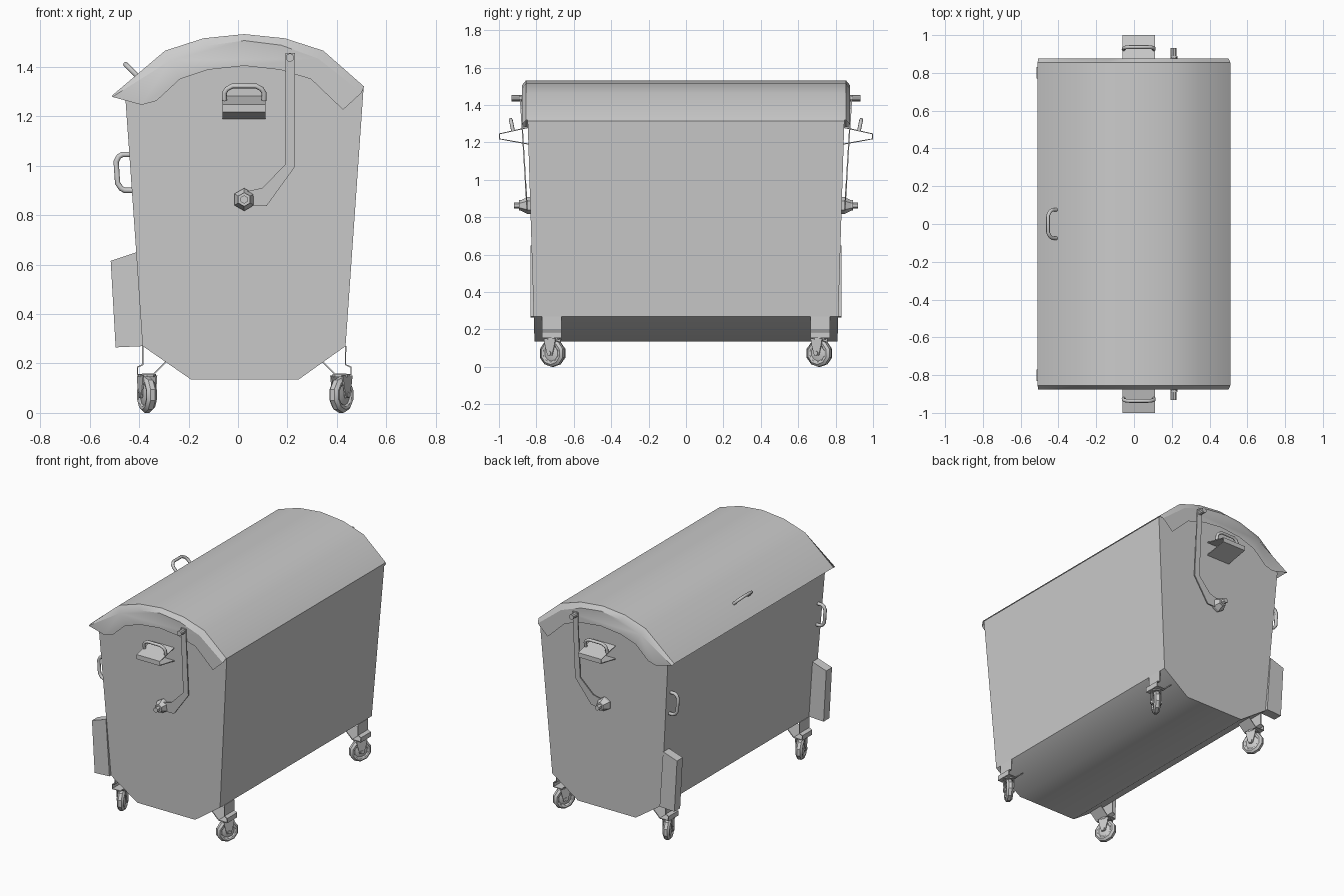
import bpy, bmesh, math
from mathutils import Vector

if "Cube" in bpy.data.objects:
    bpy.data.objects.remove(bpy.data.objects["Cube"])

CX = 0.025  # the bin is symmetric about this x


def finish(name, bm, smooth=30, thick=0):
    bmesh.ops.recalc_face_normals(bm, faces=bm.faces[:])
    me = bpy.data.meshes.new(name)
    bm.to_mesh(me)
    bm.free()
    ob = bpy.data.objects.new(name, me)
    bpy.context.collection.objects.link(ob)
    bpy.ops.object.select_all(action='DESELECT')
    bpy.context.view_layer.objects.active = ob
    ob.select_set(True)
    if smooth:
        bpy.ops.object.shade_smooth_by_angle(angle=math.radians(smooth))
    if thick:
        m = ob.modifiers.new("thickness", 'SOLIDIFY')
        m.thickness, m.offset = thick, 0
    return ob


def ruled(name, a, b, closed=True, smooth=0, thick=0):
    """Faces between two outlines; closed outlines get end caps."""
    bm = bmesh.new()
    va, vb = [bm.verts.new(p) for p in a], [bm.verts.new(p) for p in b]
    n = len(a)
    for i in range(n if closed else n - 1):
        j = (i + 1) % n
        bm.faces.new((va[i], va[j], vb[j], vb[i]))
    if closed:
        bm.faces.new(va)
        bm.faces.new(vb[::-1])
    return finish(name, bm, smooth, thick)


def lathe(name, origin, axis, profile, n=10, smooth=30):
    """Turn (radius, height) points round an axis."""
    q = Vector(axis).to_track_quat('Z', 'Y')
    bm = bmesh.new()
    rings = [[bm.verts.new(Vector(origin) + q @ Vector((r * math.sin(2 * math.pi * k / n),
              r * math.cos(2 * math.pi * k / n), h))) for k in range(n)] for r, h in profile]
    for lo, hi in zip(rings, rings[1:]):
        for k in range(n):
            m = (k + 1) % n
            bm.faces.new((lo[k], lo[m], hi[m], hi[k]))
    bm.faces.new(rings[0])
    bm.faces.new(rings[-1])
    return finish(name, bm, smooth)


def tube(name, pts, r):
    """Round bar along a path."""
    cu = bpy.data.curves.new(name, 'CURVE')
    cu.dimensions = '3D'
    cu.bevel_depth, cu.bevel_resolution, cu.use_fill_caps = r, 2, True
    sp = cu.splines.new('POLY')
    sp.points.add(len(pts) - 1)
    for p, c in zip(sp.points, pts):
        p.co = (*c, 1)
    ob = bpy.data.objects.new(name, cu)
    bpy.context.collection.objects.link(ob)
    bpy.ops.object.select_all(action='DESELECT')
    bpy.context.view_layer.objects.active = ob
    ob.select_set(True)
    bpy.ops.object.convert(target='MESH')
    bpy.ops.object.shade_smooth_by_angle(angle=math.radians(50))


def grip(base_a, base_b, out):
    """Path of a rounded U handle from base_a to base_b, rising by out."""
    a, b, o = Vector(base_a), Vector(base_b), Vector(out)
    return [a + (b - a) * t + o * h for t, h in
            ((0, 0), (0, .55), (.06, .8), (.2, 1), (.8, 1), (.94, .8), (1, .55), (1, 0))]


def wall(z):
    return 0.81 + 0.031 * (z - 0.135)


# Body: end profile, walls leaning outward
body = [(-.19, .135), (.245, .135), (.435, .27), (.508, 1.315), (.34, 1.455), (.19, 1.505),
        (.025, 1.522), (-.14, 1.505), (-.295, 1.455), (-.45, 1.31), (-.455, 1.265), (-.385, .27)]
ruled("body", [(x, -wall(z), z) for x, z in body], [(x, wall(z), z) for x, z in body], smooth=40)

# Lid: arched sheet with chamfered edge and end skirts
arc = [(-.51, 1.283), (-.295, 1.465), (-.14, 1.515), (.025, 1.532), (.19, 1.515), (.345, 1.465), (.51, 1.32)]
cap = [(-.508, 1.278), (-.275, 1.425), (-.125, 1.485), (.025, 1.506), (.175, 1.487), (.325, 1.433), (.5, 1.295)]
skirt = [(.425, 1.226), (.295, 1.35), (.17, 1.388), (.025, 1.404), (-.12, 1.388), (-.235, 1.35),
         (-.33, 1.262), (-.39, 1.246)]
bm = bmesh.new()
rows = [[bm.verts.new((x, y, z)) for x, z in prof]
        for prof, y in ((cap, -.877), (arc, -.855), (arc, .855), (cap, .877))]
for lo, hi in zip(rows, rows[1:]):
    for i in range(6):
        bm.faces.new((lo[i], lo[i + 1], hi[i + 1], hi[i]))
for row, y in ((rows[0], -.877), (rows[3], .877)):
    bm.faces.new(row + [bm.verts.new((x, y, z)) for x, z in skirt])
finish("lid", bm, 30)

# Lid handle
tube("lid_handle", grip((-.405, -.075, 1.36), (-.405, .075, 1.36), (-.05, 0, .05)), .01)

# Parts repeated at both ends
arm = [(.192, 1.455), (.23, 1.455), (.23, .995), (.115, .836), (.01, .836), (.01, .89),
       (.098, .91), (.192, 1.005)]
pad = [(-.41, .65), (-.515, .615), (-.495, .265), (-.384, .27)]
for s, end in ((-1, "front"), (1, "back")):
    # Lifting bracket: bent sheet with a grip on top
    vee = [(.835, 1.282), (.997, 1.246), (.997, 1.219), (.835, 1.19)]
    ruled(end + "_lift_bracket", [(-.062, s * y, z) for y, z in vee],
          [(.112, s * y, z) for y, z in vee], closed=False, thick=.006)
    tube(end + "_lift_grip", grip((-.055, s * .925, 1.262), (.105, s * .925, 1.262),
                                  (0, s * .012, .06)), .01)

    # Lid arm, pivot hub and top pin
    def arm_y(z):
        return s * (.845 + .06 * (z - .83))
    ruled(end + "_lid_arm", [(x, arm_y(z), z) for x, z in arm],
          [(x, arm_y(z) + s * .007, z) for x, z in arm])
    lathe(end + "_arm_hub", (.025, 0, .863), (0, s, 0),
          [(.046, .825), (.046, .848), (.028, .882), (.028, .892), (.017, .892), (.017, .92)], 6, 0)
    lathe(end + "_arm_pin", (.21, 0, 1.437), (0, s, 0), [(.017, .85), (.017, .932)], 10)

    # Side handle and corner pad on the left
    tube(end + "_side_handle", grip((-.425, s * .79, .9), (-.435, s * .79, 1.045), (-.06, 0, 0)), .011)
    ruled(end + "_corner_pad", [(x, s * .77, z) for x, z in pad], [(x, s * .832, z) for x, z in pad])

    # Casters
    for m, side, deg in ((-1, "left", 20), (1, "right", -32)):
        nm = end + "_" + side
        foot = [(.41, .27), (.41, .195), (.432, .185), (.432, .156), (.368, .156), (.315, .208)]
        ruled(nm + "_caster_bracket", [(CX + m * x, s * .665, z) for x, z in foot],
              [(CX + m * x, s * .77, z) for x, z in foot], closed=False, thick=.006)
        c = Vector((CX + m * .393, s * .713, .073))
        d = Vector((math.cos(math.radians(deg)), math.sin(math.radians(deg)), 0))
        t = Vector((-d.y, d.x, 0))
        lathe(nm + "_wheel", c, d, [(.02, -.02), (.042, -.014), (.048, -.02), (.06, -.022), (.073, -.01),
              (.073, .01), (.06, .022), (.048, .02), (.042, .014), (.02, .02)], 10, 35)
        lathe(nm + "_axle", c, d, [(.012, -.036), (.012, .036)], 6, 0)
        lathe(nm + "_swivel", c, (0, 0, 1), [(.036, .073), (.036, .084)], 8)
        # Fork cheeks
        cheek = [(-.036, .078), (.036, .078), (.03, .045), (.014, -.012), (-.014, -.012), (-.03, .045)]
        for k in (-1, 1):
            ruled(nm + "_fork", [c + d * k * .025 + t * u + Vector((0, 0, v)) for u, v in cheek],
                  [c + d * k * .031 + t * u + Vector((0, 0, v)) for u, v in cheek])
